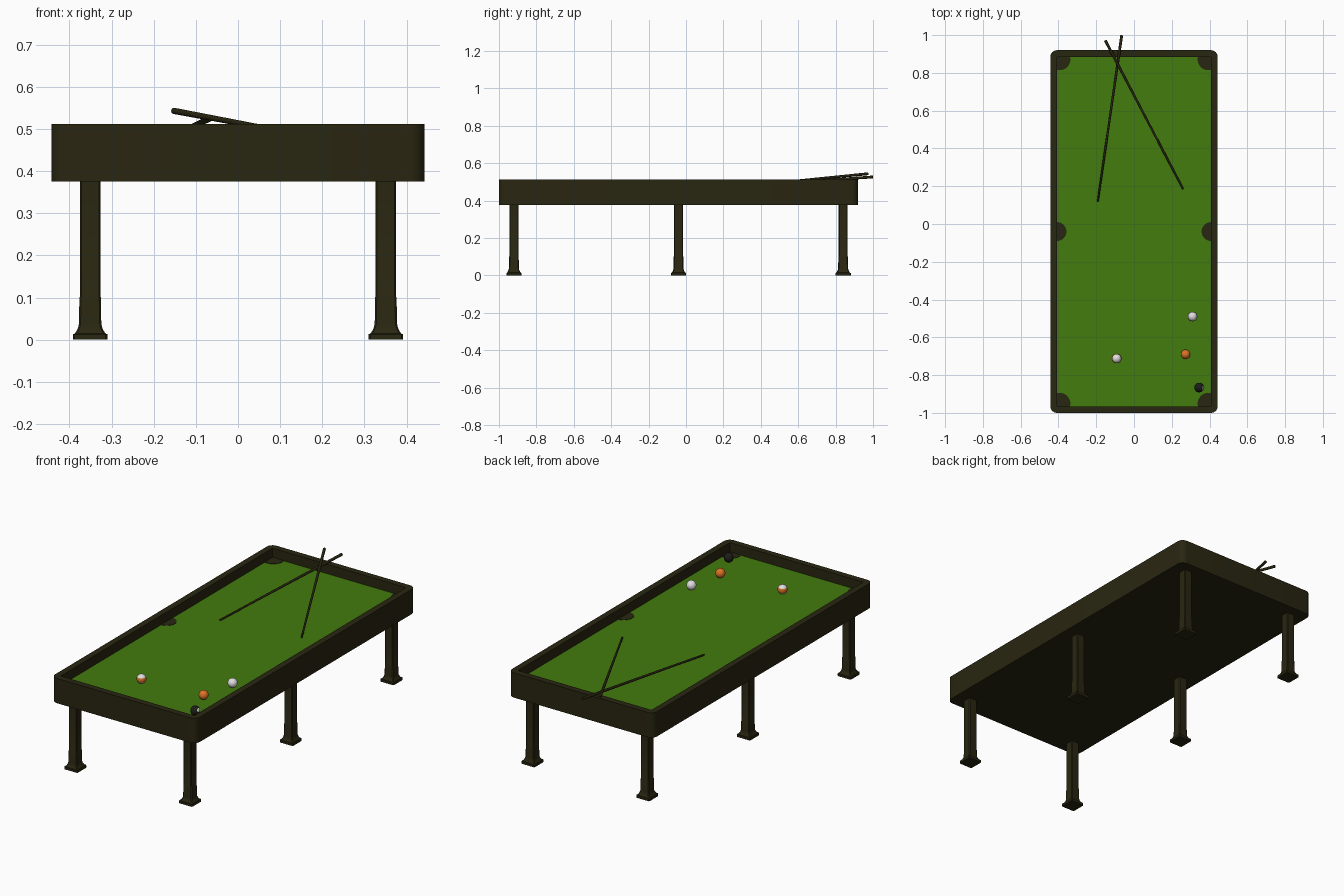
import bpy, bmesh, math
from mathutils import Vector

if "Cube" in bpy.data.objects:
    bpy.data.objects.remove(bpy.data.objects["Cube"])

CY = -0.04                      # table centre in y
HX, HY = 0.443, 0.96            # outer half sizes
IX, IY = 0.408, 0.925           # inner half sizes
CLOTH, TOP, BOTTOM = 0.46, 0.512, 0.375


def mat(name, rgb):
    m = bpy.data.materials.new(name)
    m.diffuse_color = (*rgb, 1)
    m.use_nodes = True
    m.node_tree.nodes["Principled BSDF"].inputs["Base Color"].default_value = m.diffuse_color
    return m


WOOD = mat("dark wood", (0.022, 0.019, 0.0055))
GREEN = mat("green cloth", (0.056, 0.20, 0.0045))
WHITE = mat("white", (0.75, 0.73, 0.73))
ORANGE = mat("orange", (0.72, 0.17, 0.02))
BLACK = mat("black", (0.012, 0.012, 0.009))


def finish(name, bm, *mats):
    bmesh.ops.remove_doubles(bm, verts=bm.verts, dist=1e-5)
    bmesh.ops.recalc_face_normals(bm, faces=bm.faces)
    me = bpy.data.meshes.new(name)
    bm.to_mesh(me)
    bm.free()
    for m in mats:
        me.materials.append(m)
    ob = bpy.data.objects.new(name, me)
    bpy.context.collection.objects.link(ob)
    bpy.ops.object.select_all(action='DESELECT')
    ob.select_set(True)
    bpy.context.view_layer.objects.active = ob
    bpy.ops.object.shade_smooth_by_angle(angle=math.radians(35))
    return ob


def loft(name, rings, *mats):
    """Skin closed rings of points and cap both ends."""
    bm = bmesh.new()
    vs = [[bm.verts.new(p) for p in r] for r in rings]
    n = len(vs[0])
    for a, b in zip(vs, vs[1:]):
        for i in range(n):
            j = (i + 1) % n
            bm.faces.new((a[i], a[j], b[j], b[i]))
    bm.faces.new(vs[0][::-1])
    bm.faces.new(vs[-1])
    return finish(name, bm, *mats)


def rounded(hx, hy, r, z, cx=0, cy=CY, seg=6):
    """Rounded rectangle ring."""
    pts = []
    for k, (sx, sy) in enumerate([(1, 1), (-1, 1), (-1, -1), (1, -1)]):
        for i in range(seg + 1):
            a = math.pi / 2 * (k + i / seg)
            pts.append((cx + sx * (hx - r) + r * math.cos(a),
                        cy + sy * (hy - r) + r * math.sin(a), z))
    return pts


# Table body with raised rails, then the cloth
loft("table_body", [rounded(HX, HY, 0.035, BOTTOM), rounded(HX, HY, 0.035, TOP),
                    rounded(IX, IY, 0.004, TOP), rounded(IX, IY, 0.004, CLOTH - 0.005)], WOOD)
loft("cloth", [rounded(IX, IY, 0.004, CLOTH - 0.005), rounded(IX, IY, 0.004, CLOTH)], GREEN)

# Pockets: discs clipped against the rails
for sx in (-1, 1):
    for row, ry in (("front", -1), ("middle", 0), ("back", 1)):
        r = 0.057 if ry else 0.05
        off = 0.014 if ry else 0.0
        px, py = sx * (IX - off), ry * (IY - off)
        bm = bmesh.new()
        ring, last = [], None
        for i in range(48):
            a = math.tau * i / 48
            p = (max(-IX, min(IX, px + r * math.cos(a))),
                 CY + max(-IY, min(IY, py + r * math.sin(a))))
            if last is None or (Vector(p) - Vector(last)).length > 1e-4:
                ring.append(bm.verts.new((*p, CLOTH)))
                last = p
        face = bm.faces.new(ring)
        up = bmesh.ops.extrude_face_region(bm, geom=[face])
        for v in up["geom"]:
            if isinstance(v, bmesh.types.BMVert):
                v.co.z += 0.002
        finish(f"{row}_pocket_{'left' if sx < 0 else 'right'}", bm, WOOD)

# Six square legs with flared feet
PROFILE = [(0, .041), (.013, .041), (.014, .037), (.021, .032), (.029, .0285),
           (.038, .0265), (.10, .0255), (.102, .0245), (BOTTOM + .002, .0245)]
for sx in (-1, 1):
    for row, y in (("front", -0.92), ("middle", CY), ("back", 0.84)):
        loft(f"{row}_leg_{'left' if sx < 0 else 'right'}",
             [rounded(h, h, 0.004, z, sx * 0.351, y, 1) for z, h in PROFILE], WOOD)


# Cues: tapered rods from butt to tip
def cue(name, butt, tip):
    a, b = Vector(butt), Vector(tip)
    q = (b - a).to_track_quat('Z', 'Y')
    rings = []
    for p, r in ((a, 0.0075), (b, 0.0048)):
        rings.append([p + q @ Vector((r * math.cos(t * math.tau / 12),
                                      r * math.sin(t * math.tau / 12), 0)) for t in range(12)])
    loft(name, rings, WOOD)


cue("upper_cue", (-0.152, 0.972, 0.543), (0.26, 0.185, 0.466))
cue("lower_cue", (-0.065, 0.999, 0.526), (-0.192, 0.117, 0.466))


# Balls, coloured by a rule on the face direction
def ball(name, x, y, mats, rule=lambda d: 0):
    bm = bmesh.new()
    bmesh.ops.create_uvsphere(bm, u_segments=32, v_segments=20, radius=0.025)
    for f in bm.faces:
        f.material_index = rule(f.calc_center_median().normalized())
    bmesh.ops.translate(bm, verts=bm.verts, vec=(x, y, CLOTH + 0.025))
    finish(name, bm, *mats)


SPOT = Vector((1, -0.1, 0.45)).normalized()
ball("cue_ball", 0.31, -0.49, [WHITE])
ball("orange_ball", 0.273, -0.69, [ORANGE])
ball("striped_ball", -0.092, -0.712, [WHITE, ORANGE], lambda d: int(abs(d.z) < 0.45))
ball("black_ball", 0.345, -0.866, [BLACK, WHITE], lambda d: int(d.dot(SPOT) > 0.91))
